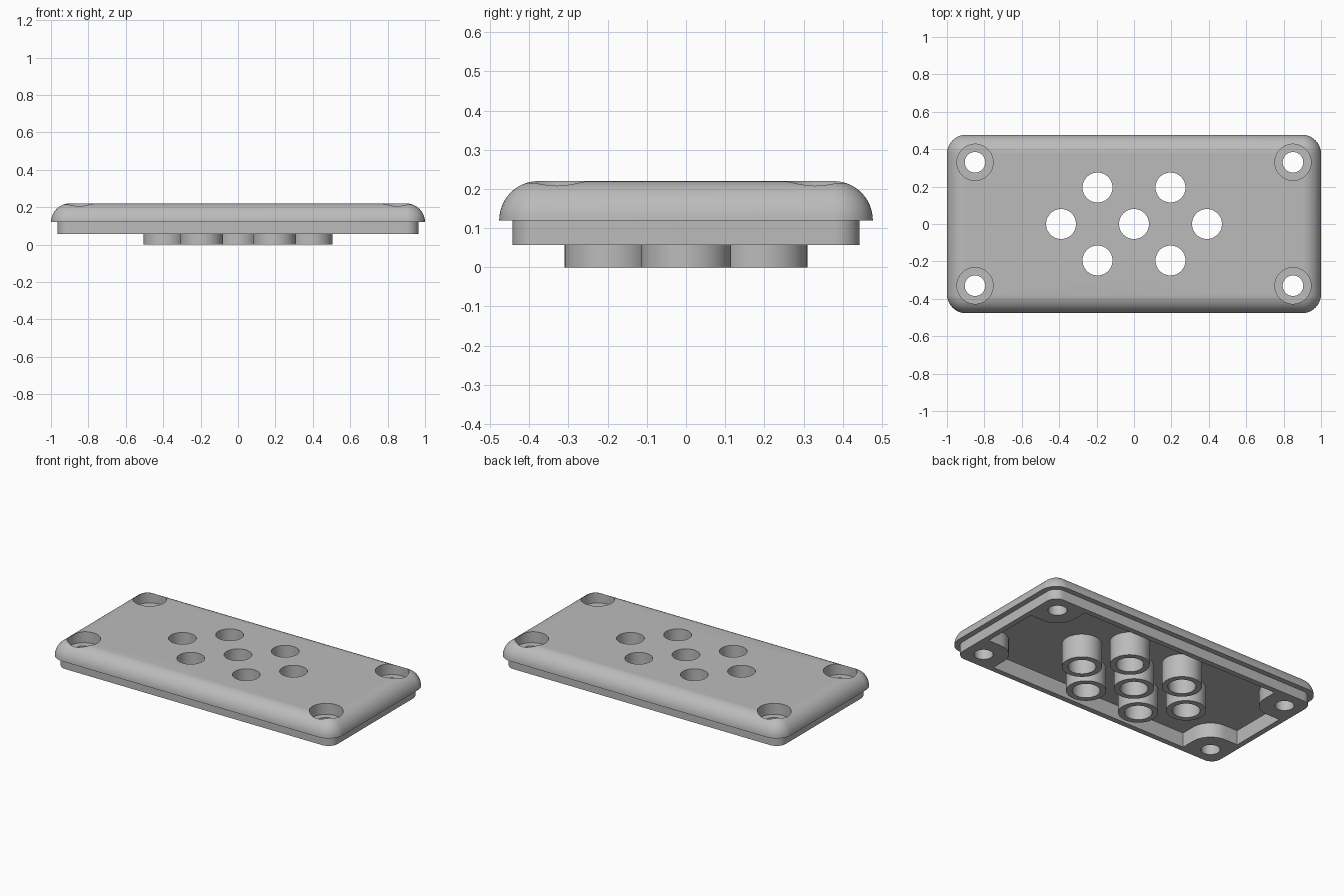
import bpy, bmesh
from math import sin, cos, pi, radians

cube = bpy.data.objects.get("Cube")
if cube:
    bpy.data.objects.remove(cube, do_unlink=True)

# Main heights
LIP_Z, RIM_Z, CEILING_Z, TOP_Z = 0.057, 0.12, 0.15, 0.22
ROUND = TOP_Z - RIM_Z

grey = bpy.data.materials.new("plain_grey")
grey.use_nodes = True
grey.diffuse_color = (0.5, 0.5, 0.5, 1)
grey.node_tree.nodes["Principled BSDF"].inputs["Base Color"].default_value = (0.5, 0.5, 0.5, 1)


def circle(r, cx=0, cy=0, n=48):
    return [(cx + r * cos(2 * pi * i / n), cy + r * sin(2 * pi * i / n)) for i in range(n)]


def rounded_rect(hx, hy, r, n=12):
    pts = []
    for q, (sx, sy) in enumerate([(1, 1), (-1, 1), (-1, -1), (1, -1)]):
        for i in range(n + 1):
            a = (q + i / n) * pi / 2
            pts.append((sx * (hx - r) + r * cos(a), sy * (hy - r) + r * sin(a)))
    return pts


def cavity_outline(hx, hy, block, r, n=12):
    """Rectangle with a rounded screw block left standing in each corner."""
    cx, cy = hx - block + r, hy - block + r
    quarter = [(hx, hy - block)]
    for i in range(n + 1):
        a = 1.5 * pi - i / n * pi / 2
        quarter.append((cx + r * cos(a), cy + r * sin(a)))
    quarter.append((hx - block, hy))
    pts = []
    for sx, sy, step in [(1, 1, 1), (-1, 1, -1), (-1, -1, 1), (1, -1, -1)]:
        pts += [(x * sx, y * sy) for x, y in quarter[::step]]
    return pts


def stack(bm, layers, caps=True, closed=False):
    """Skin a pile of equally long outlines, given as (z, points)."""
    rings = [[bm.verts.new((x, y, z)) for x, y in pts] for z, pts in layers]
    pairs = list(zip(rings, rings[1:]))
    if closed:
        pairs.append((rings[-1], rings[0]))
    for a, b in pairs:
        for i in range(len(a)):
            j = (i + 1) % len(a)
            bm.faces.new((a[i], a[j], b[j], b[i]))
    if caps:
        bm.faces.new(rings[0][::-1])
        bm.faces.new(rings[-1])


def make(name, bm):
    bmesh.ops.recalc_face_normals(bm, faces=bm.faces)
    mesh = bpy.data.meshes.new(name)
    bm.to_mesh(mesh)
    bm.free()
    mesh.materials.append(grey)
    obj = bpy.data.objects.new(name, mesh)
    bpy.context.collection.objects.link(obj)
    return obj


def activate(obj):
    bpy.ops.object.select_all(action='DESELECT')
    obj.select_set(True)
    bpy.context.view_layer.objects.active = obj


def cut(obj, cutter):
    mod = obj.modifiers.new("cut", 'BOOLEAN')
    mod.operation, mod.solver, mod.object = 'DIFFERENCE', 'EXACT', cutter
    activate(obj)
    bpy.ops.object.modifier_apply(modifier=mod.name)
    bpy.data.objects.remove(cutter, do_unlink=True)


# Lid: inset lip, overhanging rim and rounded top
bm = bmesh.new()
lip = rounded_rect(0.965, 0.443, 0.065)
layers = [(LIP_Z, lip), (RIM_Z, lip)]
for k in range(13):
    a = k / 12 * radians(88)
    inset = ROUND * (1 - cos(a))
    layers.append((RIM_Z + ROUND * sin(a) / sin(radians(88)),
                   rounded_rect(1 - inset, 0.477 - inset, 0.102 - inset)))
stack(bm, layers)
lid = make("lid", bm)

# Hollow underside with corner screw blocks
bm = bmesh.new()
outline = cavity_outline(0.93, 0.408, 0.22, 0.13)
stack(bm, [(0, outline), (CEILING_Z, outline)])
cut(lid, make("cavity_cutter", bm))

# Counterbored screw holes and the cluster of round openings
centres = [(0, 0), (0.39, 0), (-0.39, 0)]
centres += [(sx * 0.195, sy * 0.195) for sx in (-1, 1) for sy in (-1, 1)]
bm = bmesh.new()
for sx in (-1, 1):
    for sy in (-1, 1):
        small, wide = (circle(r, sx * 0.85, sy * 0.33) for r in (0.055, 0.097))
        stack(bm, [(0, small), (CEILING_Z, small), (CEILING_Z, wide), (0.3, wide)])
for x, y in centres:
    bore = circle(0.08, x, y)
    stack(bm, [(0, bore), (0.3, bore)])
cut(lid, make("hole_cutter", bm))

# Tubes hanging below the openings
parts = [lid]
for i, (x, y) in enumerate(centres):
    bm = bmesh.new()
    inner, outer = circle(0.08, x, y), circle(0.115, x, y)
    stack(bm, [(0, inner), (0, outer), (CEILING_Z, outer), (CEILING_Z, inner)],
          caps=False, closed=True)
    parts.append(make(f"tube_{i + 1}", bm))

for obj in parts:
    activate(obj)
    bpy.ops.object.shade_smooth_by_angle(angle=radians(30))
